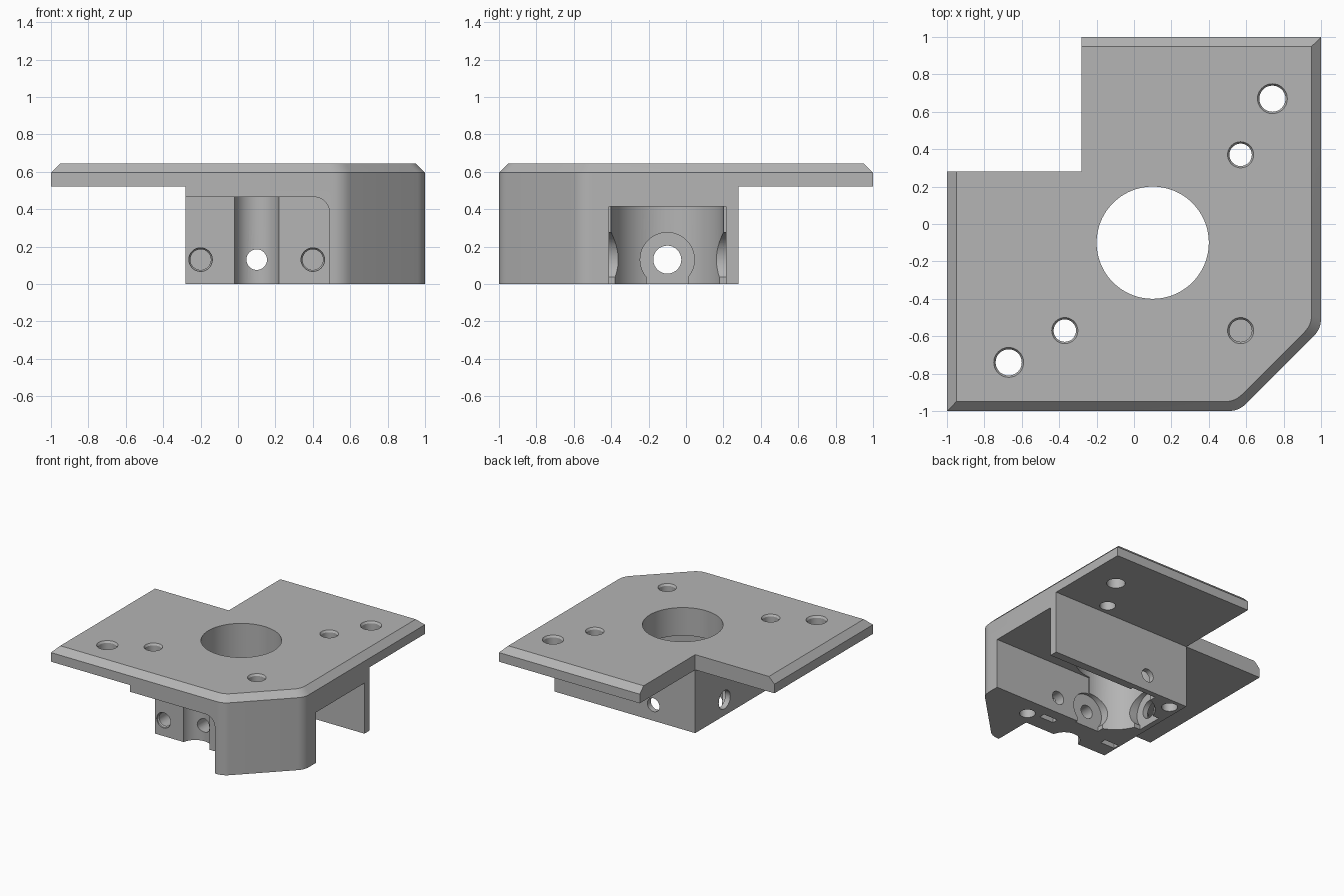
import bpy, bmesh, math
from mathutils import Vector

cube = bpy.data.objects.get("Cube")
if cube:
    bpy.data.objects.remove(cube, do_unlink=True)

grey = bpy.data.materials.new("grey plastic")
grey.use_nodes = True
colour = (0.46, 0.46, 0.46, 1)
grey.diffuse_color = colour
grey.node_tree.nodes["Principled BSDF"].inputs["Base Color"].default_value = colour

CX, CY = 0.1, -0.1      # centre of the main bore
IN = 0.28               # inner notch and block walls
SCREW_Z = 0.13


def loft(name, loops):
    """Closed solid through matching loops of 3D points."""
    bm = bmesh.new()
    rings = [[bm.verts.new(p) for p in loop] for loop in loops]
    n = len(rings[0])
    for a, b in zip(rings, rings[1:]):
        for i in range(n):
            j = (i + 1) % n
            bm.faces.new((a[i], a[j], b[j], b[i]))
    bm.faces.new(rings[0][::-1])
    bm.faces.new(rings[-1])
    bmesh.ops.recalc_face_normals(bm, faces=bm.faces)
    mesh = bpy.data.meshes.new(name)
    bm.to_mesh(mesh)
    bm.free()
    mesh.materials.append(grey)
    obj = bpy.data.objects.new(name, mesh)
    bpy.context.collection.objects.link(obj)
    return obj


def lathe(name, centre, axis, steps, sides=48):
    """Round solid along an axis; steps are (distance, radius)."""
    u = Vector((0, 1, 0)) if axis == "X" else Vector((1, 0, 0))
    v = Vector((0, 1, 0)) if axis == "Z" else Vector((0, 0, 1))
    w = Vector([float(axis == k) for k in "XYZ"])
    c = Vector(centre)
    angles = [math.tau * i / sides for i in range(sides)]
    return loft(name, [[c + w * t + u * r * math.cos(a) + v * r * math.sin(a)
                        for a in angles] for t, r in steps])


def box(name, lo, hi):
    corners = [(lo[0], lo[1]), (hi[0], lo[1]), (hi[0], hi[1]), (lo[0], hi[1])]
    return loft(name, [[(x, y, z) for x, y in corners] for z in (lo[2], hi[2])])


def combine(target, tool, operation="DIFFERENCE"):
    tool.hide_render = True
    mod = target.modifiers.new("combine", "BOOLEAN")
    mod.operation, mod.object, mod.solver = operation, tool, "EXACT"
    bpy.context.view_layer.objects.active = target
    bpy.ops.object.modifier_apply(modifier=mod.name)
    bpy.data.objects.remove(tool, do_unlink=True)


def cut_corner(d):
    """Softly rounded 45 degree corner, inset by d."""
    e, t = 1 - d, 0.055
    c = Vector((1.56 - math.sqrt(2) * d - e, -e))
    a, b = c - Vector((t, 0)), c + Vector((t, t)) * math.sqrt(0.5)
    arc = [a * (1 - s) ** 2 + c * 2 * s * (1 - s) + b * s * s
           for s in [i / 6 for i in range(7)]]
    arc = [tuple(p) for p in arc]
    return arc + [(-y, -x) for x, y in reversed(arc)]


def plate_outline(d):
    e = 1 - d
    return [(-e, -e)] + cut_corner(d) + [(e, e), (-IN, e), (-IN, IN), (-e, IN)]


# Top plate with bevelled outer edges
bracket = loft("corner_bracket", [[(x, y, z) for x, y in plate_outline(d)]
                                  for z, d in ((0.52, 0), (0.595, 0), (0.645, 0.05))])

# Block under the plate
outline = [(-IN, -1)] + cut_corner(0) + [(1, IN), (-IN, IN)]
block = loft("block", [[(x, y, z) for x, y in outline] for z in (0, 0.56)])
combine(bracket, block, "UNION")

# Front recess with one rounded upper corner
r, right, top = 0.085, 0.49, 0.465
profile = [(-0.5, -0.1), (right, -0.1)]
for i in range(9):
    a = math.pi / 2 * i / 8
    profile.append((right - r + r * math.cos(a), top - r + r * math.sin(a)))
profile.append((-0.5, top))
combine(bracket, loft("front_recess", [[(x, y, z) for x, z in profile] for y in (-1.2, -0.68)]))
combine(bracket, lathe("front_groove", (CX, -0.7, 0), "Z", [(-0.1, 0.12), (top, 0.12)]))

# Main bore and side slot
combine(bracket, lathe("bore", (CX, CY, 0), "Z", [(-0.1, 0.3), (0.8, 0.3)], 96))
combine(bracket, box("side_slot", (CX, CY - 0.313, -0.1), (1.2, CY + 0.313, 0.415)))

# Screw seats with open necks, in the walls of the bore
depth = 0.335
for name, axis, sign in (("back", "Y", 1), ("front", "Y", -1), ("left", "X", -1)):
    reach = sign * depth
    combine(bracket, lathe(name + "_seat", (CX, CY, SCREW_Z), axis,
                           [(0, 0.145), (reach, 0.145)]))
    lo, hi = sorted((0, reach))
    if axis == "Y":
        neck = box("neck", (CX - 0.11, CY + lo, -0.1), (CX + 0.11, CY + hi, SCREW_Z))
    else:
        neck = box("neck", (CX + lo, CY - 0.11, -0.1), (CX + hi, CY + 0.11, SCREW_Z))
    combine(bracket, neck)

# Horizontal screw holes
combine(bracket, lathe("middle_hole", (CX, 0, SCREW_Z), "Y", [(-0.8, 0.055), (0.5, 0.055)], 32))
combine(bracket, lathe("cross_hole", (0, CY, SCREW_Z), "X", [(-0.5, 0.075), (0, 0.075)], 32))
for side, end in ((-1, -0.3), (1, -0.2)):
    x = CX + 0.3 * side
    combine(bracket, lathe("front_hole", (x, 0, SCREW_Z), "Y",
                           [(-0.75, 0.063), (-0.67, 0.063), (-0.66, 0.055), (end, 0.055)], 32))
    combine(bracket, box("nut_slot", (x - 0.065, -0.55, -0.1), (x + 0.065, -0.5, 0.2)))

# Vertical holes with eased rims; the corner one is stopped by a thin web
for x, y, r, end in ((0.74, 0.67, 0.07, 0.4), (-0.67, -0.74, 0.07, 0.4),
                     (0.57, 0.37, 0.06, 0.4), (-0.37, -0.57, 0.06, 0.4),
                     (0.57, -0.57, 0.06, 0.35)):
    combine(bracket, lathe("plate_hole", (x, y, 0), "Z",
                           [(end, r), (0.63, r), (0.645, r + 0.01), (0.7, r + 0.01)], 32))
for x, y in ((0.57, -0.57), (-0.19, 0.19)):
    combine(bracket, lathe("bottom_hole", (x, y, 0), "Z", [(-0.1, 0.06), (0.33, 0.06)], 32))

# Smooth round walls, keep edges sharp
bpy.ops.object.select_all(action="DESELECT")
bracket.select_set(True)
bpy.context.view_layer.objects.active = bracket
bpy.ops.object.shade_smooth_by_angle(angle=math.radians(25))
